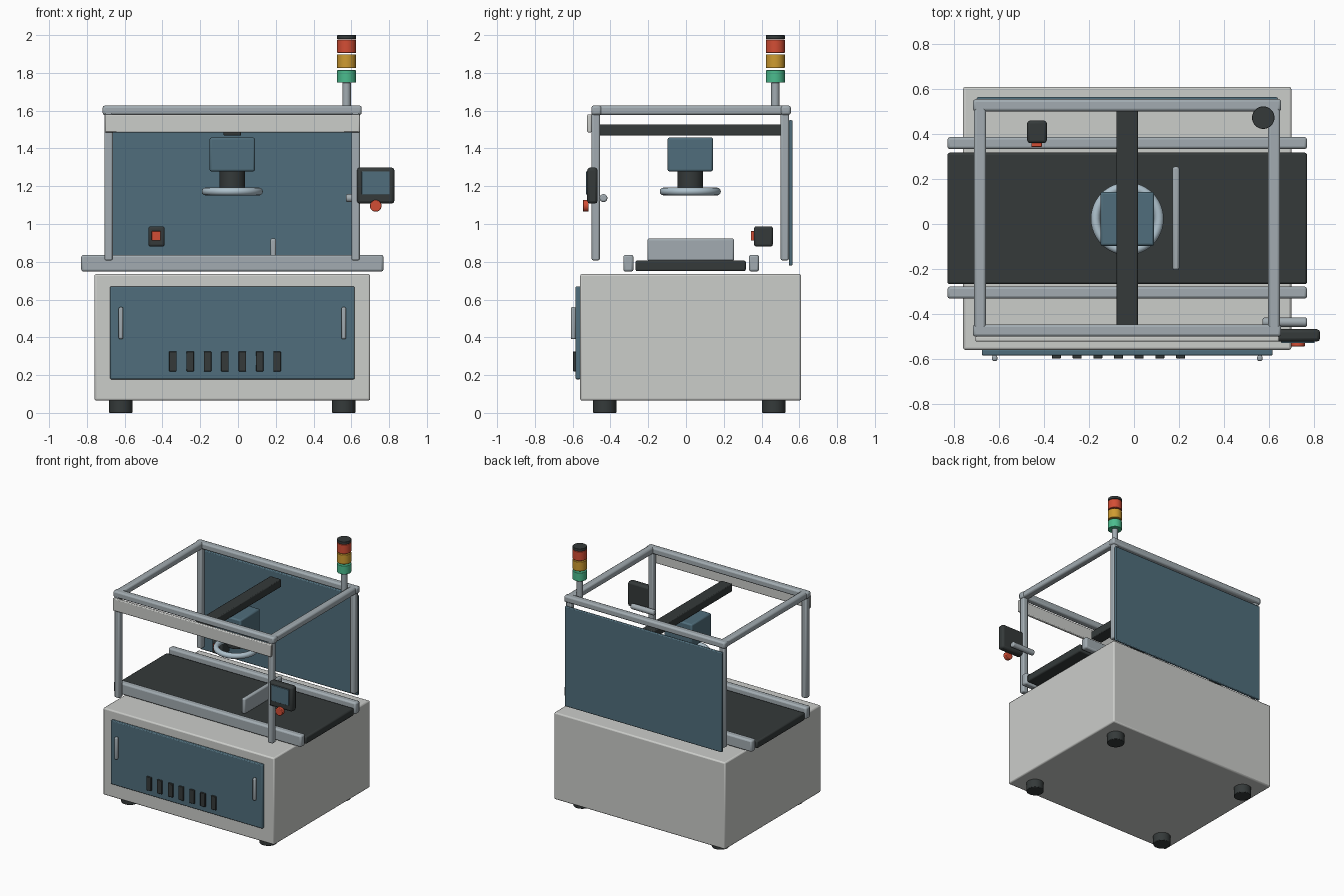
import bpy
import math
from mathutils import Vector

cube = bpy.data.objects.get("Cube")
if cube:
    bpy.data.objects.remove(cube, do_unlink=True)


def material(name, r, g, b):
    m = bpy.data.materials.new(name)
    m.use_nodes = True
    m.diffuse_color = (r, g, b, 1)
    m.node_tree.nodes["Principled BSDF"].inputs["Base Color"].default_value = (r, g, b, 1)
    return m


white = material("painted light grey", 0.60, 0.61, 0.59)
blue = material("slate blue", 0.08, 0.155, 0.2)
metal = material("aluminium", 0.36, 0.41, 0.44)
dark = material("dark rubber", 0.035, 0.042, 0.042)
red = material("signal red", 0.65, 0.075, 0.035)
amber = material("signal amber", 0.62, 0.33, 0.03)
green = material("signal green", 0.07, 0.5, 0.27)
ring_blue = material("pale ring", 0.42, 0.53, 0.6)


def finish(ob, name, mat, bevel):
    ob.name = name
    ob.data.materials.append(mat)
    if bevel:
        mod = ob.modifiers.new("Bevel", "BEVEL")
        mod.width = bevel
        mod.segments = 2
        mod.limit_method = "ANGLE"
    bpy.ops.object.shade_smooth_by_angle(angle=math.radians(35))
    return ob


def box(name, mat, xs, ys, zs, bevel=0.006):
    """Bevelled box between pairs of bounds."""
    lo, hi = Vector((xs[0], ys[0], zs[0])), Vector((xs[1], ys[1], zs[1]))
    bpy.ops.mesh.primitive_cube_add(size=1, location=(lo + hi) / 2)
    ob = bpy.context.object
    for v in ob.data.vertices:
        v.co = v.co * (hi - lo)
    return finish(ob, name, mat, bevel)


def rod(name, mat, start, end, radius, bevel=0.004, sides=32):
    """Cylinder between two points."""
    a, b = Vector(start), Vector(end)
    bpy.ops.mesh.primitive_cylinder_add(
        vertices=sides, radius=radius, depth=(b - a).length, location=(a + b) / 2,
        rotation=(b - a).to_track_quat("Z", "Y").to_euler())
    return finish(bpy.context.object, name, mat, bevel)


# Cabinet, feet and front door
MID = -0.03
box("cabinet", white, (-0.76, 0.70), (-0.56, 0.61), (0.065, 0.735), 0.01)
for side, x in (("right", MID - 0.59), ("left", MID + 0.59)):
    for end, y in (("front", -0.43), ("back", 0.465)):
        rod(f"{end}_{side}_foot", dark, (x, y, 0), (x, y, 0.07), 0.062)
    box(f"{side}_door_handle", metal, (x - 0.012, x + 0.012), (-0.61, -0.584),
        (0.39, 0.56), 0.008)
box("cabinet_door", blue, (-0.677, 0.617), (-0.585, -0.558), (0.178, 0.67))
for i in range(7):
    x = -0.345 + i * 0.092
    box(f"vent_slot_{i + 1}", dark, (x - 0.02, x + 0.02), (-0.598, -0.583),
        (0.22, 0.325), 0.003)

# Conveyor with side rails and upright stop plate
box("conveyor_belt", dark, (-0.83, 0.77), (-0.268, 0.317), (0.75, 0.807), 0.01)
for end, y in (("front", -0.305), ("back", 0.36)):
    box(f"{end}_conveyor_rail", metal, (-0.83, 0.77), (y - 0.027, y + 0.027),
        (0.748, 0.837), 0.012)
box("stop_plate", metal, (0.171, 0.202), (-0.205, 0.255), (0.805, 0.923), 0.01)

# Upper frame
for side, x in (("right", -0.685), ("left", 0.623)):
    for end, y in (("front", -0.478), ("back", 0.523)):
        box(f"{end}_{side}_post", metal, (x - 0.022, x + 0.022),
            (y - 0.022, y + 0.022), (0.807, 1.6), 0.009)
    box(f"{side}_top_rail", metal, (x - 0.027, x + 0.027), (-0.50, 0.547),
        (1.577, 1.627), 0.012)
for end, y in (("front", -0.474), ("back", 0.528)):
    box(f"{end}_top_rail", metal, (-0.717, 0.655), (y - 0.027, y + 0.027),
        (1.577, 1.627), 0.012)
box("front_header", white, (-0.705, 0.645), (-0.523, -0.499), (1.485, 1.58))
box("back_panel", blue, (-0.70, 0.64), (0.544, 0.564), (0.78, 1.55))
box("cross_beam", dark, (-0.077, 0.017), (-0.457, 0.505), (1.468, 1.528))

# Camera with ring light
CY = 0.023
box("camera_body", blue, (MID - 0.12, MID + 0.12), (CY - 0.12, CY + 0.12),
    (1.278, 1.458), 0.01)
rod("camera_lens", dark, (MID, CY, 1.19), (MID, CY, 1.28), 0.068)
bpy.ops.mesh.primitive_torus_add(major_segments=48, minor_segments=12, major_radius=0.141,
                                 minor_radius=0.021, location=(MID, CY, 1.172))
finish(bpy.context.object, "ring_light", ring_blue, 0)

# Signal tower
LX, LY = 0.575, 0.473
rod("tower_pole", metal, (LX, LY, 1.6), (LX, LY, 1.75), 0.022)
for name, mat, z0, z1 in (("green_lamp", green, 1.748, 1.814), ("amber_lamp", amber, 1.826, 1.898),
                          ("red_lamp", red, 1.906, 1.976), ("tower_cap", dark, 1.979, 2.0)):
    rod(name, mat, (LX, LY, z0), (LX, LY, z1), 0.05, 0.002)

# Control panel on its arm
rod("panel_arm", metal, (0.572, -0.437, 1.137), (0.77, -0.437, 1.137), 0.021, 0.008)
box("control_panel", dark, (0.63, 0.828), (-0.523, -0.468), (1.108, 1.299), 0.015)
box("panel_screen", blue, (0.655, 0.803), (-0.53, -0.521), (1.156, 1.278), 0.002)
rod("stop_button", red, (0.729, -0.515, 1.096), (0.729, -0.546, 1.096), 0.031)

# Belt sensor
box("sensor_body", dark, (-0.475, -0.388), (0.36, 0.46), (0.88, 0.988), 0.012)
box("sensor_eye", red, (-0.457, -0.409), (0.343, 0.362), (0.912, 0.962), 0.003)
